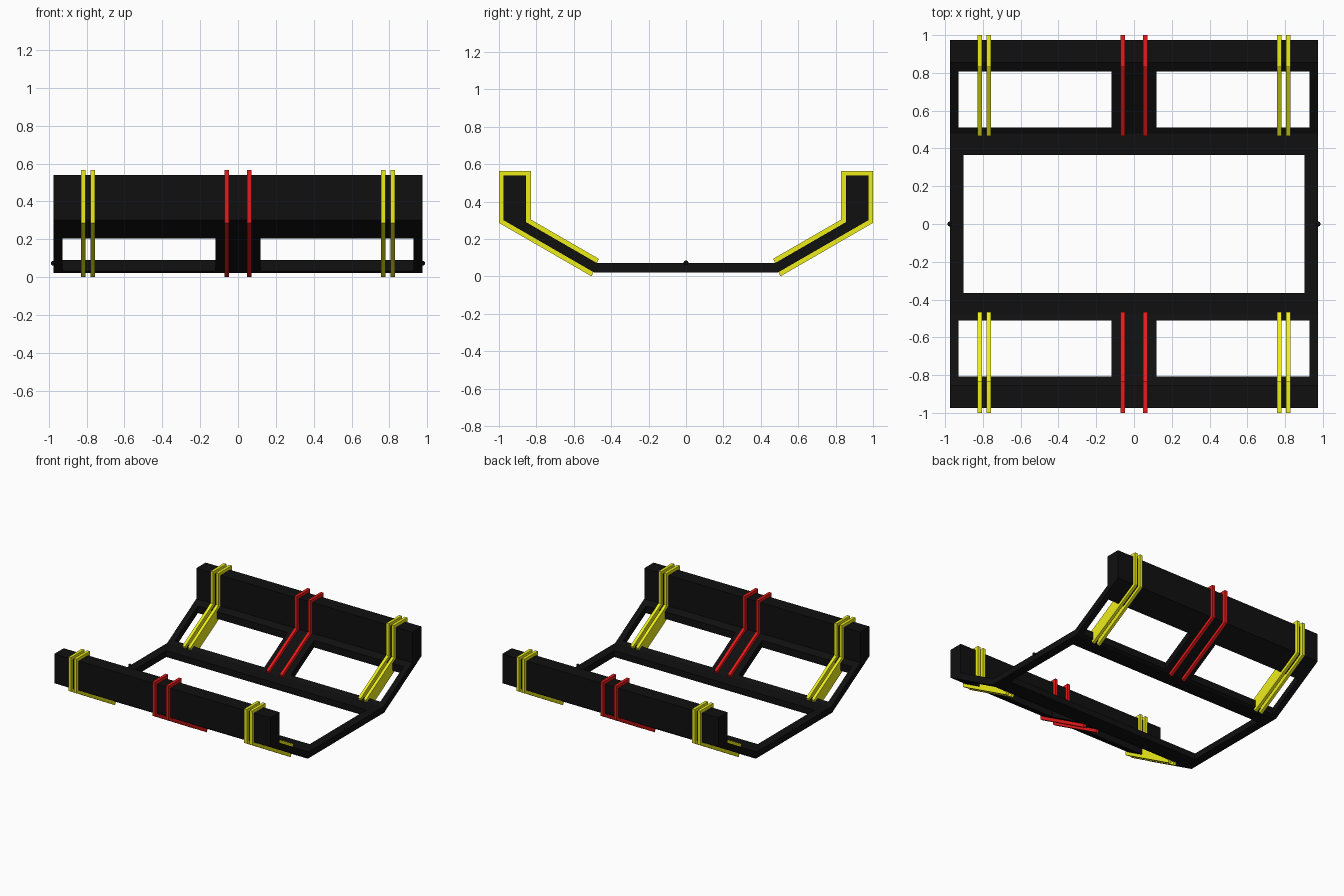
import bpy
from math import tan, sin, cos, radians

if "Cube" in bpy.data.objects:
    bpy.data.objects.remove(bpy.data.objects["Cube"])

SLOPE = tan(radians(30))
OFF = 0.025                       # how far the bands stand proud of the frame
B0, B1 = 0.022, 0.073             # base underside and top
Y_LOW, Y_UP = 0.492, 0.479        # bend between base and ramp
Y_IN, Y_OUT, TOP = 0.855, 0.975, 0.54


def material(name, rgb):
    m = bpy.data.materials.new(name)
    m.diffuse_color = (*rgb, 1)
    m.use_nodes = True
    m.node_tree.nodes["Principled BSDF"].inputs["Base Color"].default_value = m.diffuse_color
    return m


def new_object(name, verts, faces, mat=None):
    me = bpy.data.meshes.new(name)
    me.from_pydata(verts, [], faces)
    ob = bpy.data.objects.new(name, me)
    bpy.context.collection.objects.link(ob)
    if mat:
        me.materials.append(mat)
    bpy.context.view_layer.objects.active = ob
    ob.select_set(True)
    bpy.ops.object.mode_set(mode='EDIT')
    bpy.ops.mesh.select_all(action='SELECT')
    bpy.ops.mesh.normals_make_consistent(inside=False)
    bpy.ops.object.mode_set(mode='OBJECT')
    ob.select_set(False)
    return ob


def prism(name, profile, x0, x1, mat):
    """Extrude a (y, z) outline along x."""
    n = len(profile)
    verts = [(x, y, z) for x in (x0, x1) for y, z in profile]
    faces = [tuple(range(n)), tuple(range(n, 2 * n))]
    faces += [(i, (i + 1) % n, n + (i + 1) % n, n + i) for i in range(n)]
    return new_object(name, verts, faces, mat)


def low(y):
    return B0 + (y - Y_LOW) * SLOPE


def up(y):
    return B1 + (y - Y_UP) * SLOPE


black = material("black", (0.005, 0.005, 0.005))
yellow = material("yellow", (0.85, 0.85, 0.01))
red = material("red", (0.8, 0.01, 0.01))

# Frame: flat base, sloping ramps and upright side walls
half = [(Y_LOW, B0), (Y_OUT, low(Y_OUT)), (Y_OUT, TOP), (Y_IN, TOP),
        (Y_IN, up(Y_IN)), (Y_UP, B1)]
frame = prism("frame", half + [(-y, z) for y, z in reversed(half)],
              -0.975, 0.975, black)

# Openings in the base and ramps
boxes = [(-0.903, 0.903, -0.365, 0.365)]
boxes += [(min(s * 0.12, s * 0.928), max(s * 0.12, s * 0.928),
           min(t * 0.511, t * 0.808), max(t * 0.511, t * 0.808))
          for s in (-1, 1) for t in (-1, 1)]
verts, faces = [], []
for x0, x1, y0, y1 in boxes:
    k = len(verts)
    verts += [(x, y, z) for z in (-0.2, 0.7)
              for x, y in ((x0, y0), (x1, y0), (x1, y1), (x0, y1))]
    faces += [tuple(k + i for i in f) for f in
              ((3, 2, 1, 0), (4, 5, 6, 7), (0, 1, 5, 4), (1, 2, 6, 5),
               (2, 3, 7, 6), (3, 0, 4, 7))]
cutter = new_object("opening_cutter", verts, faces)
cutter.hide_render = True
mod = frame.modifiers.new("openings", 'BOOLEAN')
mod.object = cutter
mod.solver = 'EXACT'
bpy.context.view_layer.objects.active = frame
bpy.ops.object.modifier_apply(modifier=mod.name)
bpy.data.objects.remove(cutter)

# Bands wrapping the ramps and walls
dy, dz = OFF * sin(radians(30)), OFF * cos(radians(30))
rise = OFF / cos(radians(30))
band = [(Y_LOW + dy, B0 - dz), (Y_OUT + OFF, low(Y_OUT + OFF) - rise),
        (Y_OUT + OFF, TOP + OFF), (Y_IN - OFF, TOP + OFF),
        (Y_IN - OFF, up(Y_IN - OFF) + rise), (Y_UP - dy, B1 + dz)]
for side in (-1, 1):
    outline = [(side * y, z) for y, z in band]
    for sx in (-1, 1):
        for x, mat, name in ((0.768, yellow, "yellow_band"),
                             (0.817, yellow, "yellow_band"),
                             (0.0605, red, "red_band")):
            prism(name, outline, sx * x - 0.012, sx * x + 0.012, mat)

# Small pivot knobs at the middle of each side rail
for sx in (-1, 1):
    bpy.ops.mesh.primitive_uv_sphere_add(segments=16, ring_count=8, radius=0.013,
                                         location=(sx * 0.975, 0, B1))
    knob = bpy.context.object
    knob.name = "pivot_knob"
    knob.data.materials.append(black)
    bpy.ops.object.shade_smooth_by_angle()
